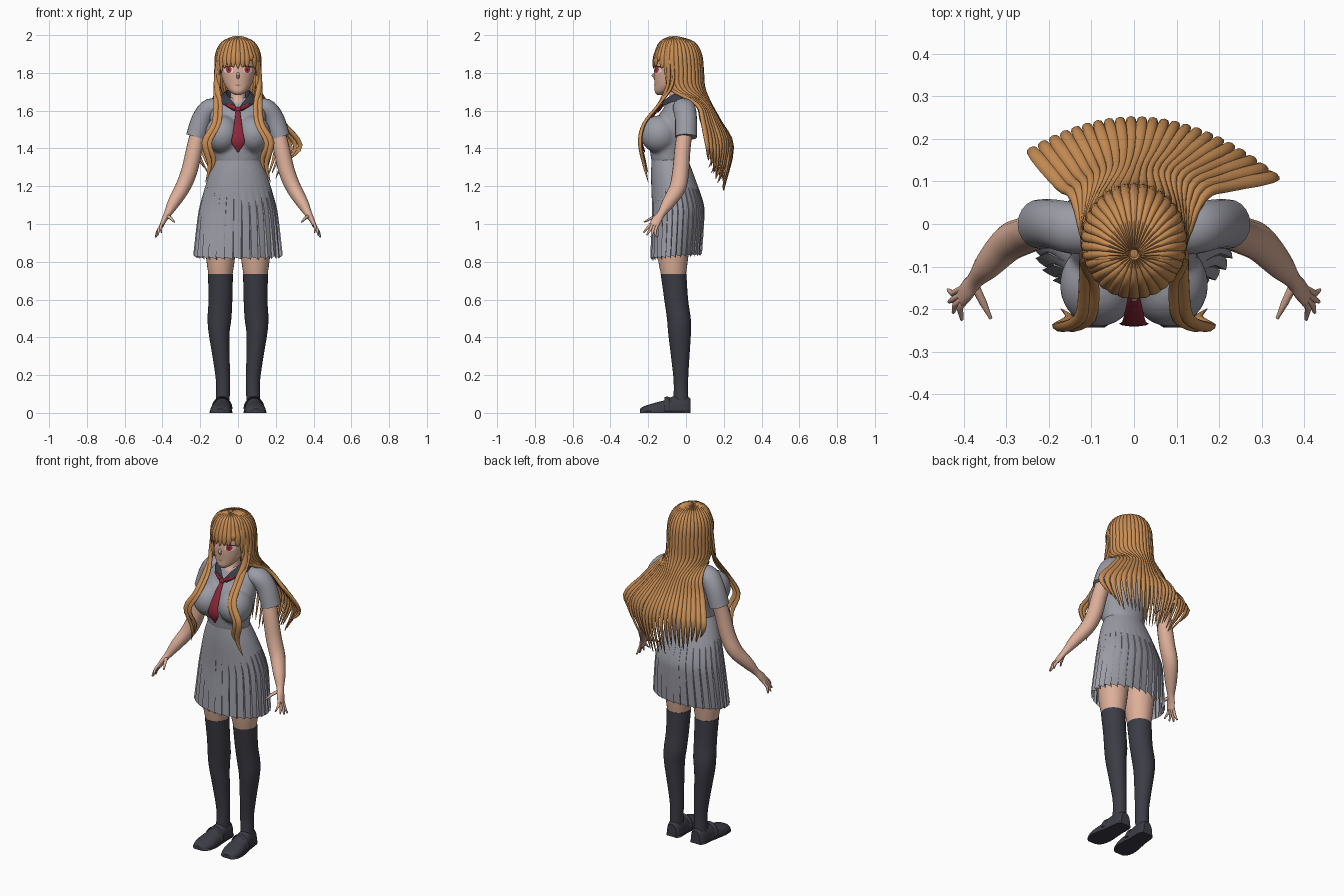
import bpy, bmesh, math, random
from math import sin, cos, pi, radians
from mathutils import Vector

random.seed(4)
cube = bpy.data.objects.get("Cube")
if cube:
    bpy.data.objects.remove(cube, do_unlink=True)


def material(name, rgb):
    m = bpy.data.materials.new(name)
    m.use_nodes = True
    m.diffuse_color = (*rgb, 1)
    m.node_tree.nodes["Principled BSDF"].inputs["Base Color"].default_value = (*rgb, 1)
    return m


HAIR = material("copper hair", (0.58, 0.27, 0.09))
SKIN = material("skin", (0.72, 0.43, 0.32))
GREY = material("grey cloth", (0.33, 0.33, 0.38))
DARK = material("charcoal", (0.045, 0.045, 0.06))
RED = material("crimson", (0.27, 0.02, 0.04))
WHITE = material("eye white", (0.8, 0.76, 0.74))
IRIS = material("red iris", (0.5, 0.03, 0.05))
LASH = material("dark lash", (0.05, 0.02, 0.015))
LIPS = material("lips", (0.5, 0.2, 0.16))


def spline(points, steps=4):
    """Catmull-Rom through tuples of any length."""
    out = []
    for i in range(len(points) - 1):
        quad = [points[max(0, min(len(points) - 1, i + k))] for k in (-1, 0, 1, 2)]
        for j in range(steps):
            t = j / steps
            out.append(tuple(b + t / 2 * (c - a + t * (2 * a - 5 * b + 4 * c - d + t * (3 * (b - c) + d - a)))
                             for a, b, c, d in zip(*quad)))
    return out + [tuple(points[-1])]


def loft(bm, rings, cap=True):
    rows = [[bm.verts.new(p) for p in ring] for ring in rings]
    n = len(rows[0])
    for a, b in zip(rows, rows[1:]):
        for i in range(n):
            bm.faces.new((a[i], a[(i + 1) % n], b[(i + 1) % n], b[i]))
    if cap:
        bm.faces.new(rows[0])
        bm.faces.new(rows[-1])


def finish(bm, name, mat, angle=40):
    bmesh.ops.recalc_face_normals(bm, faces=bm.faces)
    mesh = bpy.data.meshes.new(name)
    bm.to_mesh(mesh)
    bm.free()
    obj = bpy.data.objects.new(name, mesh)
    bpy.context.collection.objects.link(obj)
    mesh.materials.append(mat)
    bpy.ops.object.select_all(action='DESELECT')
    obj.select_set(True)
    bpy.context.view_layer.objects.active = obj
    bpy.ops.object.shade_smooth_by_angle(angle=radians(angle))
    return obj


def body(bm, rings, sides=28, cap=True):
    """Upright loft; each ring is x, y, z, x radius, y radius."""
    loft(bm, [[(x + rx * cos(2 * pi * i / sides), y + ry * sin(2 * pi * i / sides), z)
               for i in range(sides)] for x, y, z, rx, ry in spline(rings)], cap)


def sweep(bm, path, side, sides=10):
    """Loft along samples of x, y, z, half width, half depth; side sets the width direction."""
    rings = []
    for i, (x, y, z, w, h) in enumerate(path):
        tangent = Vector(path[min(i + 1, len(path) - 1)][:3]) - Vector(path[max(i - 1, 0)][:3])
        tangent.normalize()
        across = Vector(side[i] if isinstance(side, list) else side)
        across = (across - tangent * across.dot(tangent)).normalized()
        out = across.cross(tangent)
        rings.append([Vector((x, y, z)) + across * w * cos(2 * pi * k / sides) + out * h * sin(2 * pi * k / sides)
                      for k in range(sides)])
    loft(bm, rings)


def ball(bm, centre, scale):
    made = bmesh.ops.create_uvsphere(bm, u_segments=24, v_segments=16, radius=1)["verts"]
    for v in made:
        v.co = Vector([c + s * p for c, s, p in zip(centre, scale, v.co)])
    return made


# Head, neck and nose
FACE = [(0, -.138, 1.683, .014, .014), (0, -.122, 1.7, .042, .043), (0, -.096, 1.735, .07, .07),
        (0, -.075, 1.78, .086, .094), (0, -.06, 1.82, .095, .108), (0, -.05, 1.87, .1, .11),
        (0, -.05, 1.93, .08, .09), (0, -.05, 1.965, .03, .03)]
bm = bmesh.new()
body(bm, FACE, 40)
body(bm, [(0, -.045, 1.57, .06, .06), (0, -.045, 1.64, .05, .06), (0, -.045, 1.68, .04, .042), (0, -.05, 1.76, .04, .042)])
sweep(bm, [(0, -.16, 1.808, .005, .004), (0, -.175, 1.785, .009, .008), (0, -.165, 1.77, .006, .004)], (1, 0, 0))
finish(bm, "head", SKIN, 60)


# Painted face details follow the face surface
def face_y(x, z):
    rings = spline(FACE)
    for a, b in zip(rings, rings[1:]):
        if a[2] <= z <= b[2]:
            f = (z - a[2]) / (b[2] - a[2])
            _, y, _, rx, ry = (p + f * (q - p) for p, q in zip(a, b))
            return y - ry * math.sqrt(max(0, 1 - (x / rx) ** 2))


def patch(bm, cx, cz, w, h, lift, slant=0):
    def point(r, i):
        dx, dz = r * w * cos(2 * pi * i / 16), r * h * sin(2 * pi * i / 16)
        x, z = cx + dx, cz + dz + slant * dx
        return bm.verts.new((x, face_y(x, z) - lift, z))
    centre = point(0, 0)
    inner, outer = ([point(r, i) for i in range(16)] for r in (.5, 1))
    for i in range(16):
        j = (i + 1) % 16
        bm.faces.new((centre, inner[j], inner[i]))
        bm.faces.new((inner[i], inner[j], outer[j], outer[i]))


for name, mat, x, z, w, h, lift, slant in (
        ("eye_whites", WHITE, .05, 1.815, .025, .018, .002, 0), ("irises", IRIS, .049, 1.817, .015, .018, .004, 0),
        ("pupils", LASH, .049, 1.817, .005, .008, .006, 0), ("upper_lashes", LASH, .052, 1.834, .028, .004, .006, -.1),
        ("eyebrows", HAIR, .05, 1.858, .024, .003, .004, -.1)):
    bm = bmesh.new()
    for s in (1, -1):
        patch(bm, s * x, z, w, h, lift, s * slant)
    finish(bm, name, mat)
bm = bmesh.new()
patch(bm, 0, 1.735, .016, .004, .003)
finish(bm, "mouth", LIPS)

# Blouse: torso and bust fused, with separate sleeves
bm = bmesh.new()
body(bm, [(0, -.085, 1.32, .12, .095), (0, -.09, 1.38, .13, .1), (0, -.08, 1.46, .145, .115),
          (0, -.055, 1.55, .15, .105), (0, -.035, 1.62, .14, .08), (0, -.035, 1.655, .1, .06), (0, -.035, 1.67, .06, .05)])
for s in (1, -1):
    ball(bm, (s * .083, -.142, 1.475), (.092, .1, .1))
blouse = finish(bm, "blouse", GREY)
fuse = blouse.modifiers.new("fuse", 'REMESH')
fuse.voxel_size = .01
fuse.use_smooth_shade = True
blouse.modifiers.new("soften", 'SMOOTH').iterations = 5
for s, label in ((1, "left"), (-1, "right")):
    bm = bmesh.new()
    sweep(bm, spline([(s * .08, -.02, 1.61, .05, .045), (s * .145, -.01, 1.613, .06, .052), (s * .19, 0, 1.555, .058, .055),
                      (s * .222, 0, 1.46, .058, .054)]), (0, 1, 0), 20)
    finish(bm, label + "_sleeve", GREY)

    # Arm, palm and fingers
    bm = bmesh.new()
    sweep(bm, spline([(s * .2, 0, 1.53, .04, .04), (s * .23, -.018, 1.4, .042, .043), (s * .258, -.028, 1.28, .044, .043),
                      (s * .295, -.045, 1.19, .044, .04), (s * .342, -.095, 1.11, .034, .032),
                      (s * .372, -.13, 1.055, .021, .02), (s * .392, -.155, 1.02, .026, .014),
                      (s * .405, -.172, .99, .025, .011)]), (0, 1, 0), 16)
    for y, x, z in ((-.155, .437, .93), (-.183, .435, .93), (-.208, .425, .94), (-.225, .405, .955)):
        start = (s * .403, -.168 + (y + .19) * .5, 1.0, .008, .008)
        sweep(bm, [start, (s * (x + .415) / 2, (y - .172) / 2, z + .03, .008, .008), (s * x, y, z, .004, .004)], (0, 1, 0), 8)
    sweep(bm, [(s * .378, -.138, 1.045, .011, .01), (s * .355, -.185, 1.03, .009, .008), (s * .337, -.222, 1.01, .004, .004)],
          (1, 0, 0), 8)
    finish(bm, label + "_arm", SKIN, 60)

    # Leg: bare thigh, long stocking, shoe with sole and strap
    bm = bmesh.new()
    body(bm, [(s * .09, -.05, 1.1, .09, .09), (s * .092, -.068, .86, .08, .084), (s * .093, -.066, .72, .062, .064)])
    finish(bm, label + "_thigh", SKIN)
    bm = bmesh.new()
    body(bm, [(s * .093, -.066, .735, .066, .068), (s * .093, -.052, .6, .063, .063), (s * .098, -.038, .5, .063, .063),
              (s * .1, -.034, .42, .055, .06), (s * .088, -.03, .28, .044, .047), (s * .079, -.027, .16, .037, .038),
              (s * .082, -.027, .05, .037, .04)])
    finish(bm, label + "_stocking", DARK)
    last = [(.024, .03, .075), (0, .042, .088), (-.06, .046, .09), (-.11, .052, .068),
            (-.17, .058, .052), (-.22, .048, .036), (-.243, .022, .022)]
    bm = bmesh.new()
    for grow, height in ((0, 1), (.004, 0)):
        loft(bm, [[(s * (.08 - y * .06) + (w + grow) * cos(pi * i / 12),
                    y, (h if height else .016) * max(0, sin(pi * i / 12)) ** .6) for i in range(24)]
                  for y, w, h in spline(last)])
    strap = [(s * .085 + .052 * cos(pi * i / 10), -.1, .02 + .062 * sin(pi * i / 10), .014, .004) for i in range(11)]
    sweep(bm, strap, (0, 1, 0), 8)
    finish(bm, label + "_shoe", DARK)

# Pleated skirt: saw-tooth pleats deepen toward the hem
PLEATS = 30
bm = bmesh.new()
rings = []
for x, y, z, rx, ry in spline([(0, -.085, 1.338, .122, .097), (0, -.07, 1.25, .157, .115), (0, -.043, 1.1, .2, .137),
                               (0, -.043, 1, .215, .138), (0, -.052, .83, .23, .134)]):
    deep = max(0, (1.25 - z) / .42)
    ring = []
    for i in range(PLEATS):
        for f, r in ((0, .5), (.45, .1), (.86, -.4), (.93, -.9)):
            a = 2 * pi * (i + f) / PLEATS
            k = 1 + .06 * r * deep ** 1.5
            ring.append((rx * k * cos(a), y + ry * k * sin(a), z + deep * (.012 * sin(a) + .012 * r)))
    rings.append(ring)
loft(bm, rings, cap=False)
finish(bm, "pleated_skirt", GREY, 25)

# Collar, scarf ends and necktie
bm = bmesh.new()
scarf = bmesh.new()
for s in (1, -1):
    sweep(bm, spline([(s * .012, -.14, 1.605, .012, .005), (s * .05, -.115, 1.64, .022, .006),
                      (s * .08, -.065, 1.668, .028, .007), (s * .07, 0, 1.68, .03, .007), (0, .03, 1.675, .03, .007)]),
          (s * .6, -.2, -.7))
    sweep(scarf, [(0, -.15, 1.605, .01, .006), (s * .035, -.142, 1.622, .012, .006), (s * .065, -.125, 1.632, .005, .004)],
          (0, 0, 1))
finish(bm, "collar", DARK)
ball(scarf, (0, -.153, 1.605), (.016, .012, .016))
sweep(scarf, spline([(0, -.15, 1.605, .01, .006), (0, -.19, 1.55, .018, .006), (0, -.228, 1.48, .027, .006),
                     (0, -.234, 1.43, .034, .006), (0, -.218, 1.38, .003, .003)]), (1, 0, 0))
finish(scarf, "necktie", RED)


# Hair: fans of overlapping strands that run from the crown
def back_levels(u):
    s, c = sin(u * 2), cos(u * 2)
    return [(.012 * s, -.07 + .012 * c, 1.986), (.078 * s, -.05 + .085 * c, 1.958), (.11 * s, -.045 + .118 * c, 1.9),
            (.115 * s, -.04 + .124 * c, 1.82), (.115 * s, -.03 + .122 * c, 1.72),
            (.01 + .15 * u, .13 - .07 * u * u, 1.63), (.03 + .2 * u, .18 - .09 * u * u, 1.54),
            (.045 + .285 * u, .243 - .1 * u * u - .03 * u, 1.41), (.04 + .22 * u, .2 - .08 * u * u, 1.2 + .12 * u * u)]


def fringe_levels(u):
    s, c = sin(u * 1.35), cos(u * 1.35)
    part = .035 * math.exp(-((u - .5) / .15) ** 2)
    return [(.012 * s, -.07 - .012 * c, 1.986), (.075 * s, -.065 - .068 * c, 1.96), (.105 * s, -.058 - .103 * c, 1.9),
            (.112 * s, -.055 - .113 * c, 1.865 + part / 2), (.112 * s, -.055 - .117 * c, 1.828 + part - .1 * u ** 4)]


def fan(name, levels, count, depth, taper, jitter):
    bm = bmesh.new()
    for i in range(count):
        u = 2 * i / (count - 1) - 1
        drop = random.uniform(-jitter, jitter)
        mid, lo, hi = (spline(levels(v)) for v in (u, u - .02, u + .02))
        path, across = [], []
        for j, (p, a, b) in enumerate(zip(mid, lo, hi)):
            t = j / (len(mid) - 1)
            d = Vector(b) - Vector(a)
            fade = min(1, (1.001 - t) / taper) ** .7
            path.append((p[0], p[1], p[2] + drop * t ** 6, d.length / .04 / (count - 1) * 1.25 * fade, depth * (.2 + .8 * fade)))
            across.append(d)
        sweep(bm, path, across, 8)
    finish(bm, name, HAIR, 60)


fan("back_hair", back_levels, 23, .011, .2, .035)
fan("fringe", fringe_levels, 13, .009, .25, .008)

# Scalp cap closes the gaps behind the strands
bm = bmesh.new()
ball(bm, (0, -.04, 1.86), (.108, .118, .122))
bmesh.ops.delete(bm, geom=[f for f in bm.faces if f.calc_center_median().y < -.06 and f.calc_center_median().z < 1.9],
                 context='FACES')
finish(bm, "scalp", HAIR)

# Long front locks that drape over the bust and curl at the ends
bm = bmesh.new()
for s in (1, -1):
    for shift, fall in ((0, 0), (.022, .05)):
        sweep(bm, spline([(s * .105, -.09 + shift, 1.87, .012, .008), (s * .114, -.095 + shift, 1.74, .016, .009),
                          (s * (.095 + shift), -.145, 1.63, .014, .009), (s * (.105 + shift), -.222, 1.53, .015, .009),
                          (s * (.155 + shift), -.243, 1.43, .017, .01), (s * (.128 + shift), -.222, 1.34 - fall / 2, .013, .008),
                          (s * (.15 + shift), -.2, 1.27 - fall, .001, .001)]), (1, .4 * s, 0), 8)
finish(bm, "front_locks", HAIR, 50)
